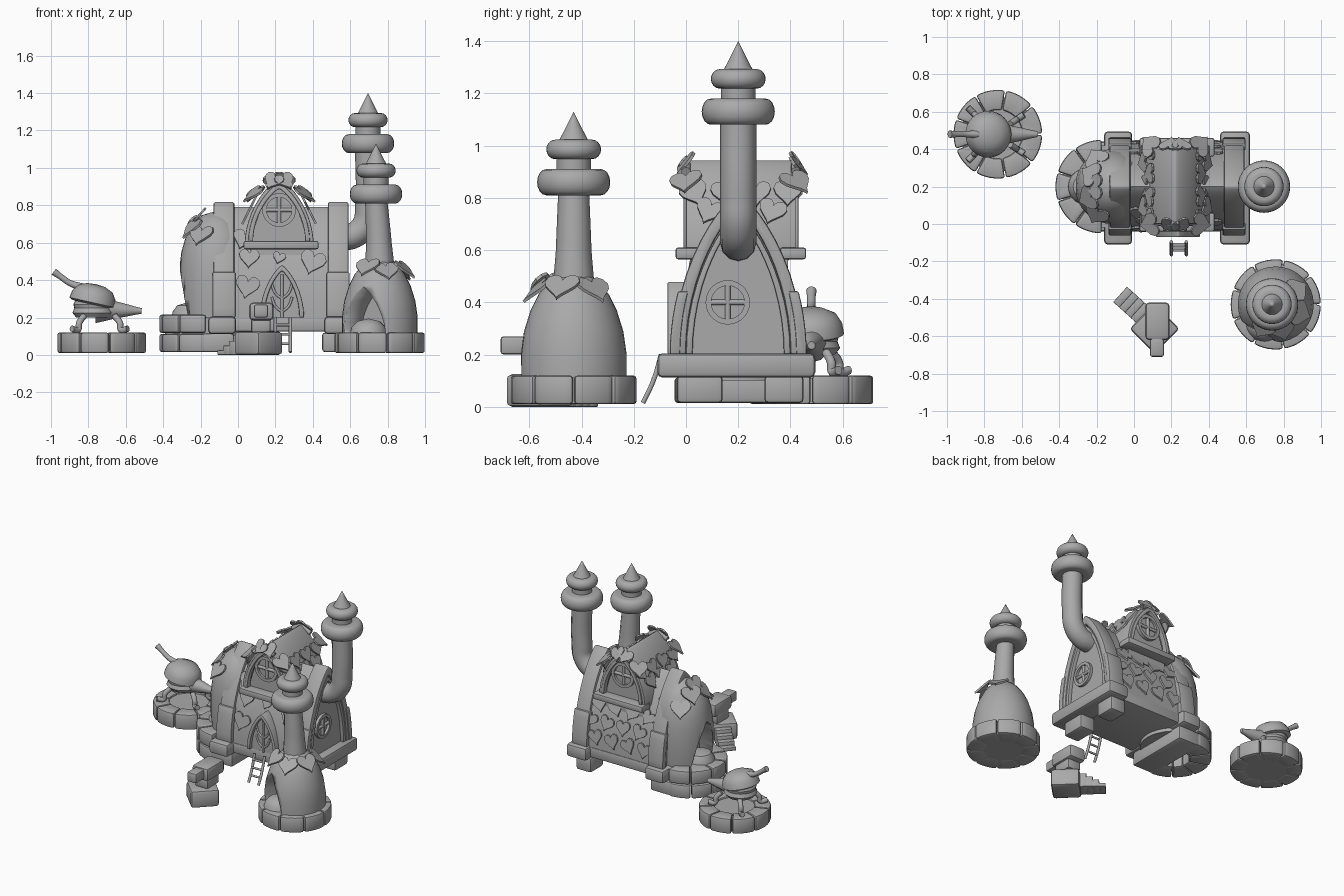
import bpy, bmesh, math, random
from math import cos, sin, pi, radians
from mathutils import Vector, Matrix

if "Cube" in bpy.data.objects:
    bpy.data.objects.remove(bpy.data.objects["Cube"])
random.seed(4)

STONE = bpy.data.materials.new("plain grey")
STONE.use_nodes = True
GREY = (0.4, 0.4, 0.4, 1)
STONE.diffuse_color = GREY
STONE.node_tree.nodes["Principled BSDF"].inputs["Base Color"].default_value = GREY


def add_mesh(name, me, matrix=None):
    me.materials.clear()
    me.materials.append(STONE)
    for p in me.polygons:
        p.use_smooth = True
    me.set_sharp_from_angle(angle=radians(35))
    ob = bpy.data.objects.new(name, me)
    if matrix:
        ob.matrix_world = matrix
    bpy.context.scene.collection.objects.link(ob)
    return ob


def finish(name, bm, bevel=0, matrix=None):
    bmesh.ops.recalc_face_normals(bm, faces=bm.faces)
    if bevel:
        hard = [e for e in bm.edges if e.calc_face_angle(0) > 0.6]
        bmesh.ops.bevel(bm, geom=hard, offset=bevel, segments=2, profile=0.5, affect='EDGES')
    me = bpy.data.meshes.new(name)
    bm.to_mesh(me)
    bm.free()
    return add_mesh(name, me, matrix)


def prism(bm, pts, vec):
    face = bm.faces.new([bm.verts.new(p) for p in pts])
    ext = bmesh.ops.extrude_face_region(bm, geom=[face], use_keep_orig=True)
    bmesh.ops.translate(bm, vec=vec, verts=[v for v in ext["geom"] if isinstance(v, bmesh.types.BMVert)])


def box(name, lo, hi, bevel=0.01, turn=0):
    lo, hi = Vector(lo), Vector(hi)
    bm = bmesh.new()
    bmesh.ops.create_cube(bm, size=1)
    bmesh.ops.scale(bm, vec=hi - lo, verts=bm.verts)
    m = Matrix.Translation((lo + hi) / 2) @ Matrix.Rotation(turn, 4, 'Z')
    return finish(name, bm, bevel, m)


def lathe(name, profile, at, segs=32, tilt=0):
    bm = bmesh.new()
    rings = []
    for r, z in profile:
        if r == 0:
            rings.append([bm.verts.new((0, 0, z))] * segs)
        else:
            rings.append([bm.verts.new((r * cos(2 * pi * i / segs), r * sin(2 * pi * i / segs), z)) for i in range(segs)])
    for a, b in zip(rings, rings[1:]):
        for i in range(segs):
            j = (i + 1) % segs
            bm.faces.new(list(dict.fromkeys((a[i], a[j], b[j], b[i]))))
    return finish(name, bm, 0, Matrix.Translation(at) @ Matrix.Rotation(tilt, 4, 'Y'))


def tube(name, pts, r, radii=None):
    cu = bpy.data.curves.new(name, 'CURVE')
    cu.dimensions = '3D'
    cu.bevel_depth, cu.bevel_resolution, cu.use_fill_caps = r, 4, True
    sp = cu.splines.new('BEZIER')
    sp.bezier_points.add(len(pts) - 1)
    for i, (bp, p) in enumerate(zip(sp.bezier_points, pts)):
        bp.co = p
        bp.handle_left_type = bp.handle_right_type = 'AUTO'
        bp.radius = radii[i] if radii else 1
    tmp = bpy.data.objects.new("path", cu)
    me = bpy.data.meshes.new_from_object(tmp)
    bpy.data.objects.remove(tmp)
    return add_mesh(name, me)


# Pointed arch outlines, swept along x or y
def arch(w, z0, z1, n=12):
    ts = [sin(i / n * pi / 2) for i in range(n + 1)]
    half = [(w * max(0, 1 - t * t) ** 0.8, z0 + t * (z1 - z0)) for t in ts]
    return [(-u, z) for u, z in half] + half[-2::-1]


def sweep(name, outline, axis, mid, a, b, bevel=0, matrix=None):
    bm = bmesh.new()
    at = (lambda u, z: (a, mid + u, z)) if axis == 'x' else (lambda u, z: (mid + u, a, z))
    prism(bm, [at(u, z) for u, z in outline], (b - a, 0, 0) if axis == 'x' else (0, b - a, 0))
    return finish(name, bm, bevel, matrix)


def arch_ring(name, w, z0, z1, thick, *where, bevel=0.006):
    sweep(name, arch(w, z0, z1) + arch(w - thick, z0, z1 - thick * 1.3)[::-1], *where, bevel=bevel)


def carve(ob, cutter):
    mod = ob.modifiers.new("opening", 'BOOLEAN')
    mod.object, mod.solver = cutter, 'EXACT'
    me = bpy.data.meshes.new_from_object(ob.evaluated_get(bpy.context.evaluated_depsgraph_get()))
    ob.modifiers.clear()
    ob.data = me
    bpy.data.objects.remove(cutter)


def stone_ring(name, cx, cy, r, r_in, z0, z1, n, start=0, span=2 * pi):
    bm = bmesh.new()
    for i in range(n):
        arc = [start + span * (i + 0.02 + 0.96 * k / 6) / n for k in range(7)]
        pts = [(cx + r * cos(t), cy + r * sin(t), z0) for t in arc]
        pts += [(cx + r_in * cos(t), cy + r_in * sin(t), z0) for t in arc[::-1]]
        prism(bm, pts, (0, 0, z1 - z0))
    finish(name, bm, 0.012)


def disc(name, cx, cy, r, z0, z1):
    lathe(name, [(0, z0), (r, z0), (r, z1), (0, z1)], (cx, cy, 0))


# Heart-shaped leaf lying on a surface, tip pointing downhill
def leaf(at, normal, size=0.12, roll=0.0):
    n = Vector(normal).normalized()
    up = Vector((0, 0, 1)) if abs(n.z) < 0.95 else Vector((0, 1, 0))
    up = (up - n * up.dot(n)).normalized()
    m = Matrix((up.cross(n), up, n)).transposed().to_4x4()
    bm = bmesh.new()
    ts = [2 * pi * i / 20 for i in range(20)]
    pts = [(sin(t) ** 3 * 0.5, (13 * cos(t) - 5 * cos(2 * t) - 2 * cos(3 * t) - cos(4 * t)) / 30, 0) for t in ts]
    prism(bm, [Vector(p) * size for p in pts], (0, 0, 0.012))
    finish("leaf", bm, 0, Matrix.Translation(at) @ m @ Matrix.Rotation(roll, 4, 'Z'))


def round_window(name, axis, c, r, face):
    x, y, z = c
    put = (lambda u, v, d: (x + d, y + u, z + v)) if axis == 'x' else (lambda u, v, d: (x + u, y + d, z + v))
    circle = [(cos(2 * pi * i / 28), sin(2 * pi * i / 28)) for i in range(28)]
    for part, r0, d in (("rim", r, 0.025), ("pane", r * 0.8, 0.008)):
        bm = bmesh.new()
        vec = Vector(put(0, 0, face * d)) - Vector(c)
        if part == "rim":
            for i in range(28):
                (a, b), (e, f) = circle[i], circle[(i + 1) % 28]
                prism(bm, [put(u * k, v * k, 0) for u, v, k in ((a, b, r0), (e, f, r0), (e, f, r * 0.75), (a, b, r * 0.75))], vec)
            bmesh.ops.remove_doubles(bm, verts=bm.verts, dist=1e-5)
        else:
            prism(bm, [put(u * r0, v * r0, 0) for u, v in circle], vec)
        finish(name + "_" + part, bm)
    for u, v in ((1, 0), (0, 1)):
        k = r * 0.8
        tube(name + "_bar", [put(-u * k, -v * k, face * 0.012), put(u * k, v * k, face * 0.012)], 0.011)


# Stacked bulbs and spike on each chimney
def finial(x, y, z):
    def bulb(r, z0, h):
        return [(r - 0.035 + 0.035 * cos(a), z0 + h / 2 + h / 2 * sin(a)) for a in [pi * (k / 8 - 0.5) for k in range(9)]]
    prof = [(0, 0), (0.07, 0)] + bulb(0.14, 0, 0.1) + [(0.066, 0.1), (0.066, 0.14)] + bulb(0.105, 0.138, 0.075)
    prof += [(0.055, 0.212), (0.035, 0.25), (0.015, 0.29), (0, 0.32)]
    lathe("chimney_finial", prof, (x, y, z))


# House: vaulted body, bands, floor and feet
CY, DX = 0.2, 0.22
sweep("house_vault", arch(0.235, 0.19, 0.79), 'x', CY, -0.1, 0.56)
box("house_floor", (-0.13, -0.04, 0.125), (0.58, 0.44, 0.2))
for x0, x1, b0, b1 in ((-0.13, -0.02, -0.16, -0.01), (0.48, 0.59, 0.46, 0.62)):
    arch_ring("vault_band", 0.25, 0.2, 0.82, 0.05, 'x', CY, x0, x1, bevel=0.01)
    box("floor_beam", (b0, -0.11, 0.112), (b1, 0.495, 0.205), 0.02)
    low = [p for p in arch(0.262, 0.2, 0.835, 20) if p[0] > 0 and p[1] < 0.48]
    for s in (-1, 1):
        leg = [(s * u, z) for u, z in low] + [(s * (u - 0.04), z) for u, z in low[::-1]]
        sweep("band_leg", leg, 'x', CY, x0 - 0.006, x1 + 0.006, 0.008)
arch_ring("end_rib", 0.2, 0.2, 0.745, 0.025, 'x', CY, 0.54, 0.585)
round_window("end_window", 'x', (0.555, 0.16, 0.40), 0.085, 1)
box("front_foot", (0.45, -0.035, 0.015), (0.57, 0.14, 0.12), 0.015)
box("back_foot", (0.45, 0.3, 0.015), (0.57, 0.45, 0.12), 0.015)

# Apse with an oven mouth
stone_ring("apse_foundation", -0.175, CY, 0.245, 0.1, 0.015, 0.112, 5, pi / 2, pi)
box("apse_foundation_block", (-0.2, -0.04, 0.015), (-0.02, 0.44, 0.115), 0.015)
stone_ring("apse_ledge", -0.17, CY, 0.25, 0.1, 0.118, 0.215, 5, pi / 2, pi)
disc("apse_floor", -0.17, CY, 0.22, 0.1, 0.2)
apse = lathe("apse_dome", [(0, 0.19), (0.19, 0.19), (0.2, 0.3), (0.2, 0.45), (0.188, 0.55), (0.165, 0.63),
                           (0.125, 0.7), (0.07, 0.75), (0, 0.77)], (-0.115, CY, 0))
carve(apse, sweep("mouth", arch(0.12, 0.15, 0.5), 'x', CY, -0.5, -0.17))
lathe("apse_hearth", [(0, 0.19), (0.1, 0.19), (0.095, 0.23), (0.07, 0.265), (0, 0.285)], (-0.255, CY, 0))

# Cross gable with windows and ledges on both sides
sweep("gable_body", arch(0.155, 0.5, 0.915), 'y', DX, 0.03, 0.39)
arch_ring("gable_roof", 0.185, 0.58, 0.945, 0.03, 'y', DX, 0.0, 0.42)
for y, s in ((0.03, -1), (0.39, 1)):
    arch_ring("gable_rim", 0.165, 0.6, 0.92, 0.025, 'y', DX, y, y + s * 0.04)
    round_window("gable_window", 'y', (DX, y, 0.775), 0.09, s)
    box("gable_ledge", (0.03, y + s * 0.02 - 0.05, 0.565), (0.43, y + s * 0.02 + 0.05, 0.61))
    tube("ridge_curl", [(DX - 0.07, y + s * 0.03, 0.9), (DX, y + s * 0.03, 0.93), (DX + 0.07, y + s * 0.03, 0.9)], 0.018)

# Door with branching ironwork
sweep("door_panel", arch(0.095, 0.2, 0.45), 'y', 0.235, -0.045, 0.06)
arch_ring("door_frame", 0.118, 0.2, 0.48, 0.025, 'y', 0.235, -0.07, 0.06)
tube("door_stem", [(0.235, -0.047, 0.2), (0.235, -0.047, 0.43)], 0.008)
for s in (-1, 1):
    for z in (0.23, 0.3):
        tube("door_branch", [(0.235, -0.047, z), (0.235 + s * 0.035, -0.047, z + 0.03), (0.235 + s * 0.055, -0.047, z + 0.08)], 0.007)

# Ladder
for x in (0.2, 0.28):
    tube("ladder_rail", [(x, -0.165, 0.015), (x, -0.125, 0.1), (x, -0.095, 0.2)], 0.009)
for z in (0.06, 0.11, 0.16):
    tube("ladder_rung", [(0.2, -0.16 + z * 0.32, z), (0.28, -0.16 + z * 0.32, z)], 0.007)

# Bent chimney on the house
tube("bent_chimney", [(0.54, CY, 0.625), (0.62, CY, 0.64), (0.68, CY, 0.7), (0.695, CY, 0.8), (0.695, CY, 1.1)], 0.069)
finial(0.695, CY, 1.08)

# Kiln tower with a cave mouth
TX, TY = 0.758, -0.43
stone_ring("kiln_base", TX, TY, 0.241, 0.12, 0.01, 0.12, 9)
disc("kiln_floor", TX, TY, 0.22, 0.012, 0.112)
kiln = lathe("kiln_body", [(0, 0.1), (0.203, 0.1), (0.203, 0.2), (0.19, 0.29), (0.165, 0.37), (0.135, 0.43), (0.1, 0.475),
                           (0.07, 0.5), (0, 0.51)], (TX, TY, 0))
turn = Matrix.Translation((TX, TY, 0)) @ Matrix.Rotation(radians(240), 4, 'Z')
carve(kiln, sweep("mouth", arch(0.125, 0.11, 0.36), 'x', 0, -0.02, 0.4, 0, turn))
lathe("kiln_hearth", [(0, 0.11), (0.1, 0.11), (0.09, 0.15), (0.06, 0.18), (0, 0.195)], (TX - 0.06, TY - 0.1, 0))
tube("kiln_chimney", [(TX, TY, 0.45), (TX - 0.005, TY, 0.6), (0.738, TY, 0.84)], 0.062, [1.3, 1.1, 0.95])
finial(0.738, TY, 0.81)

# Spouted pot on a round plinth
PX, PY = -0.728, 0.48
stone_ring("pot_plinth", PX, PY, 0.237, 0.13, 0.01, 0.12, 9)
disc("pot_plinth_floor", PX, PY, 0.2, 0.012, 0.108)
lathe("pot_body", [(0, 0.2), (0.09, 0.2), (0.11, 0.225), (0.1, 0.25), (0.105, 0.27), (0.09, 0.3), (0, 0.31)], (-0.775, PY, 0))
lathe("pot_lid", [(0, -0.03), (0.105, -0.03), (0.125, -0.02), (0.118, 0.02), (0.095, 0.055), (0.05, 0.075), (0, 0.08)],
      (-0.775, PY, 0.3), tilt=0.22)
tube("pot_spout", [(-0.76, PY, 0.245), (-0.64, PY, 0.24), (-0.515, PY, 0.235)], 0.05, [1.5, 0.85, 0.3])
tube("pot_handle", [(-0.83, PY, 0.36), (-0.9, PY, 0.385), (-0.95, PY, 0.42), (-0.985, PY, 0.445)], 0.02, [1.1, 0.8, 0.8, 1])
for dx, dy in ((-0.11, 0.11), (-0.11, -0.11), (0.12, 0.08), (0.12, -0.08)):
    tube("pot_leg", [(-0.745 + dx * k, PY + dy * k, z) for k, z in ((0.7, 0.21), (0.95, 0.17), (1.0, 0.135), (1.3, 0.14))], 0.017)

# Stepped pedestal with a box on top
box("pedestal", (0.015, -0.655, 0.0), (0.205, -0.465, 0.125), 0.02, pi / 4)
box("pedestal_neck", (0.07, -0.6, 0.12), (0.175, -0.46, 0.2), 0.015)
box("pedestal_head", (0.06, -0.62, 0.185), (0.19, -0.42, 0.28), 0.02)
box("head_muzzle", (0.085, -0.71, 0.2), (0.16, -0.6, 0.27), 0.012)
for i in range(4):
    cx, cy = 0.035 - 0.031 * i, -0.475 + 0.028 * i
    box("pedestal_step", (cx - 0.022, cy - 0.055, 0), (cx + 0.022, cy + 0.055, 0.1 - 0.025 * i), 0.004, radians(-42))


# Leaves on the vault walls
def wall_leaf(x, z, side, size, roll):
    t = (z - 0.19) / 0.6
    w = 0.235 * (1 - t * t) ** 0.8
    slope = 0.235 * 1.6 * t * (1 - t * t) ** -0.2 / 0.6
    leaf((x, CY + side * (w + 0.003), z), (0, side, slope), size, roll)


for x, z, size in ((0.05, 0.37, 0.13), (0.4, 0.5, 0.14), (0.06, 0.52, 0.11), (0.22, 0.52, 0.07), (0.03, 0.62, 0.12)):
    wall_leaf(x, z, -1, size, random.uniform(-0.4, 0.4))
for i in range(12):
    wall_leaf(0.03 + 0.13 * (i % 4) + 0.05 * (i // 4 % 2), 0.29 + 0.11 * (i // 4), 1, 0.11, random.uniform(-0.6, 0.6))

# Leaves on the gable roof, apse and kiln
for s in (-1, 1):
    for i in range(7):
        k = i % 2
        leaf((DX + s * (0.13 + 0.035 * k), 0.03 + 0.06 * i, 0.82 - 0.07 * k), (s, 0, 0.5), 0.11, random.uniform(-0.5, 0.5))
    for y, f in ((0.0, -1), (0.42, 1)):
        leaf((DX + s * 0.13, y, 0.86), (s * 0.6, f * 0.3, 0.8), 0.13, s * 0.3)
        leaf((DX + s * 0.03, y, 0.93), (s * 0.2, f * 0.8, 0.6), 0.11, s * 0.4)
for a, z, r in ((150, 0.7, 0.13), (205, 0.68, 0.14), (240, 0.64, 0.165), (120, 0.62, 0.17), (180, 0.74, 0.09)):
    c, s = cos(radians(a)), sin(radians(a))
    leaf((-0.115 + r * c, CY + r * s, z), (c, s, 0.9), 0.14)
for a, z in ((-75, 0.45), (-20, 0.46), (35, 0.45), (-120, 0.47)):
    c, s = cos(radians(a)), sin(radians(a))
    leaf((TX + 0.135 * c, TY + 0.135 * s, z), (c * 0.7, s * 0.7, 0.8), 0.14)
